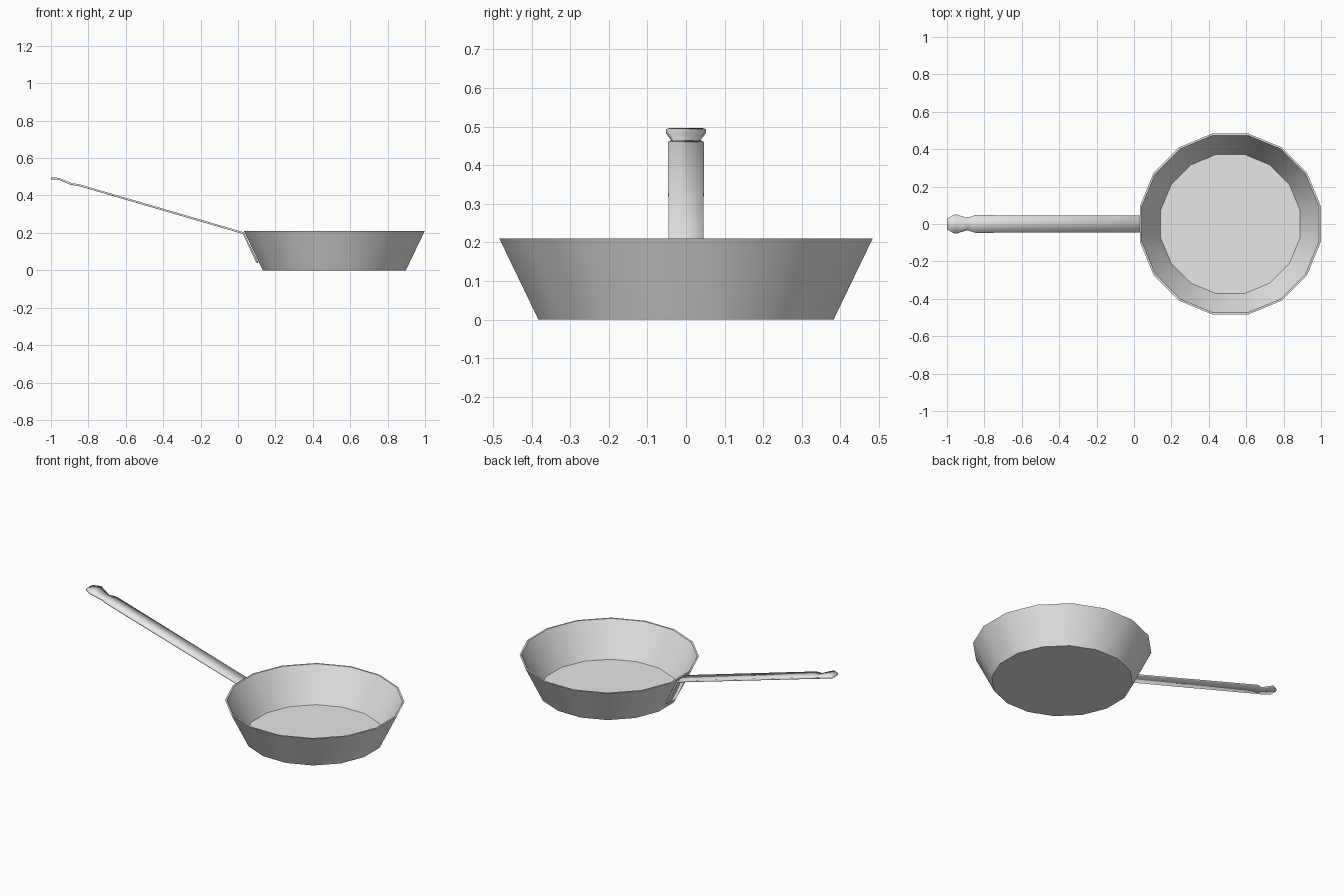
import bpy
import bmesh
from math import cos, sin, pi, radians
from mathutils import Vector

cube = bpy.data.objects.get("Cube")
if cube:
    bpy.data.objects.remove(cube, do_unlink=True)

metal = bpy.data.materials.new("light grey metal")
metal.use_nodes = True
metal.diffuse_color = (0.8, 0.8, 0.8, 1)
metal.node_tree.nodes["Principled BSDF"].inputs["Base Color"].default_value = (0.8, 0.8, 0.8, 1)


def loft(name, sections, smooth_angle):
    """Skin a run of closed sections and cap both ends."""
    bm = bmesh.new()
    rings = [[bm.verts.new(p) for p in s] for s in sections]
    for a, b in zip(rings, rings[1:]):
        n = len(a)
        for i in range(n):
            j = (i + 1) % n
            bm.faces.new((a[i], a[j], b[j], b[i]))
    bm.faces.new(rings[0][::-1])
    bm.faces.new(rings[-1])
    bmesh.ops.recalc_face_normals(bm, faces=bm.faces)
    mesh = bpy.data.meshes.new(name)
    bm.to_mesh(mesh)
    bm.free()
    mesh.materials.append(metal)
    obj = bpy.data.objects.new(name, mesh)
    bpy.context.collection.objects.link(obj)
    bpy.ops.object.select_all(action="DESELECT")
    obj.select_set(True)
    bpy.context.view_layer.objects.active = obj
    bpy.ops.object.shade_smooth_by_angle(angle=radians(smooth_angle))
    return obj


# Pan body: 16-sided flared dish, from outer base over the rim to inner floor
SIDES, CENTRE = 16, 0.515


def ring(radius, z):
    angles = [(i + 0.5) * 2 * pi / SIDES for i in range(SIDES)]
    return [(CENTRE + radius * cos(a), radius * sin(a), z) for a in angles]


loft("pan_body", [ring(0.39, 0), ring(0.493, 0.21),
                  ring(0.483, 0.21), ring(0.38, 0.01)], 40)

# Handle: thin strip as (x, z, half width), from wall bracket to waisted tip
stations = [(0.106, 0.04, 0.035), (0.099, 0.05, 0.045), (0.028, 0.199, 0.045),
            (-0.845, 0.454, 0.047), (-0.862, 0.457, 0.043), (-0.89, 0.461, 0.033),
            (-0.955, 0.488, 0.052), (-0.975, 0.491, 0.043), (-1.0, 0.491, 0.028)]
HALF_THICK = 0.005
path = [Vector((x, 0, z)) for x, z, w in stations]
sections = []
for i, (x, z, w) in enumerate(stations):
    tangent = (path[min(i + 1, len(path) - 1)] - path[max(i - 1, 0)]).normalized()
    up = Vector((tangent.z, 0, -tangent.x)) * HALF_THICK
    side = Vector((0, w, 0))
    sections.append([path[i] + up + side, path[i] + up - side,
                     path[i] - up - side, path[i] - up + side])
loft("handle", sections, 180)
